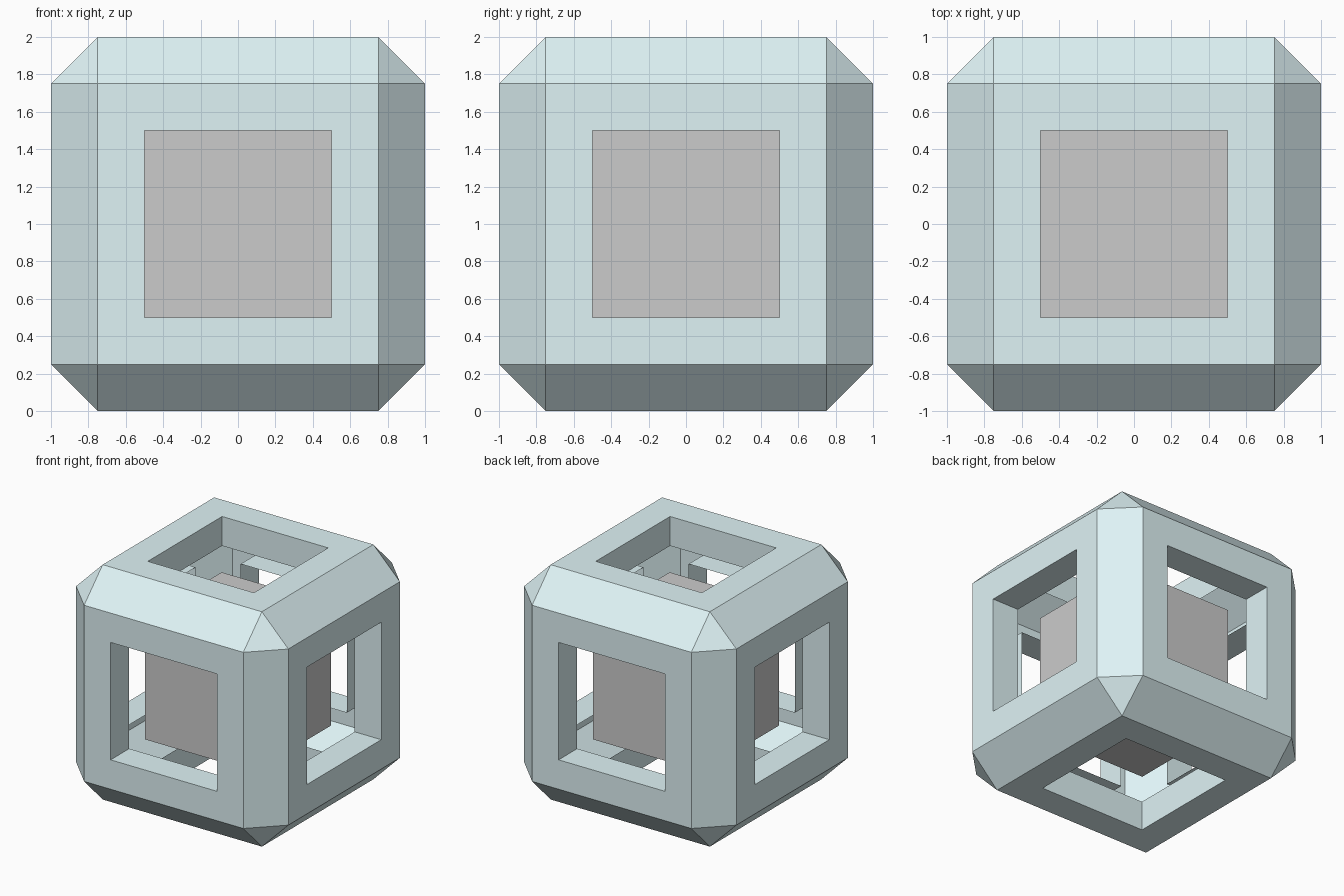
import bpy
import bmesh
from mathutils import Matrix

if "Cube" in bpy.data.objects:
    bpy.data.objects.remove(bpy.data.objects["Cube"])

CENTRE = Matrix.Translation((0, 0, 1))


def finish(bm, name):
    bm.transform(CENTRE)
    mesh = bpy.data.meshes.new(name)
    bm.to_mesh(mesh)
    bm.free()
    obj = bpy.data.objects.new(name, mesh)
    bpy.context.collection.objects.link(obj)
    return obj


# Frame: hollow chamfered shell
bm = bmesh.new()
bmesh.ops.create_cube(bm, size=2)
bmesh.ops.bevel(bm, geom=bm.edges[:], offset=0.25, segments=1,
                profile=0.5, affect='EDGES')
bm.normal_update()
sides = [f for f in bm.faces if max(abs(c) for c in f.normal) > 0.99]

# Square windows, each with a short open tube reaching inward
bmesh.ops.inset_individual(bm, faces=sides, thickness=0.25,
                           use_even_offset=True)
caps = bmesh.ops.extrude_discrete_faces(bm, faces=sides)["faces"]
bm.normal_update()
for cap in caps:
    bmesh.ops.translate(bm, verts=cap.verts[:], vec=cap.normal * -0.25)
bmesh.ops.delete(bm, geom=caps, context='FACES')
frame = finish(bm, "chamfered_frame")

pale_blue = bpy.data.materials.new("pale_blue")
pale_blue.diffuse_color = (0.74, 0.90, 0.92, 1)
pale_blue.use_nodes = True
pale_blue.node_tree.nodes["Principled BSDF"].inputs["Base Color"].default_value = pale_blue.diffuse_color
frame.data.materials.append(pale_blue)

# Solid cube floating inside the frame
bm = bmesh.new()
bmesh.ops.create_cube(bm, size=1.03)
finish(bm, "inner_cube")
